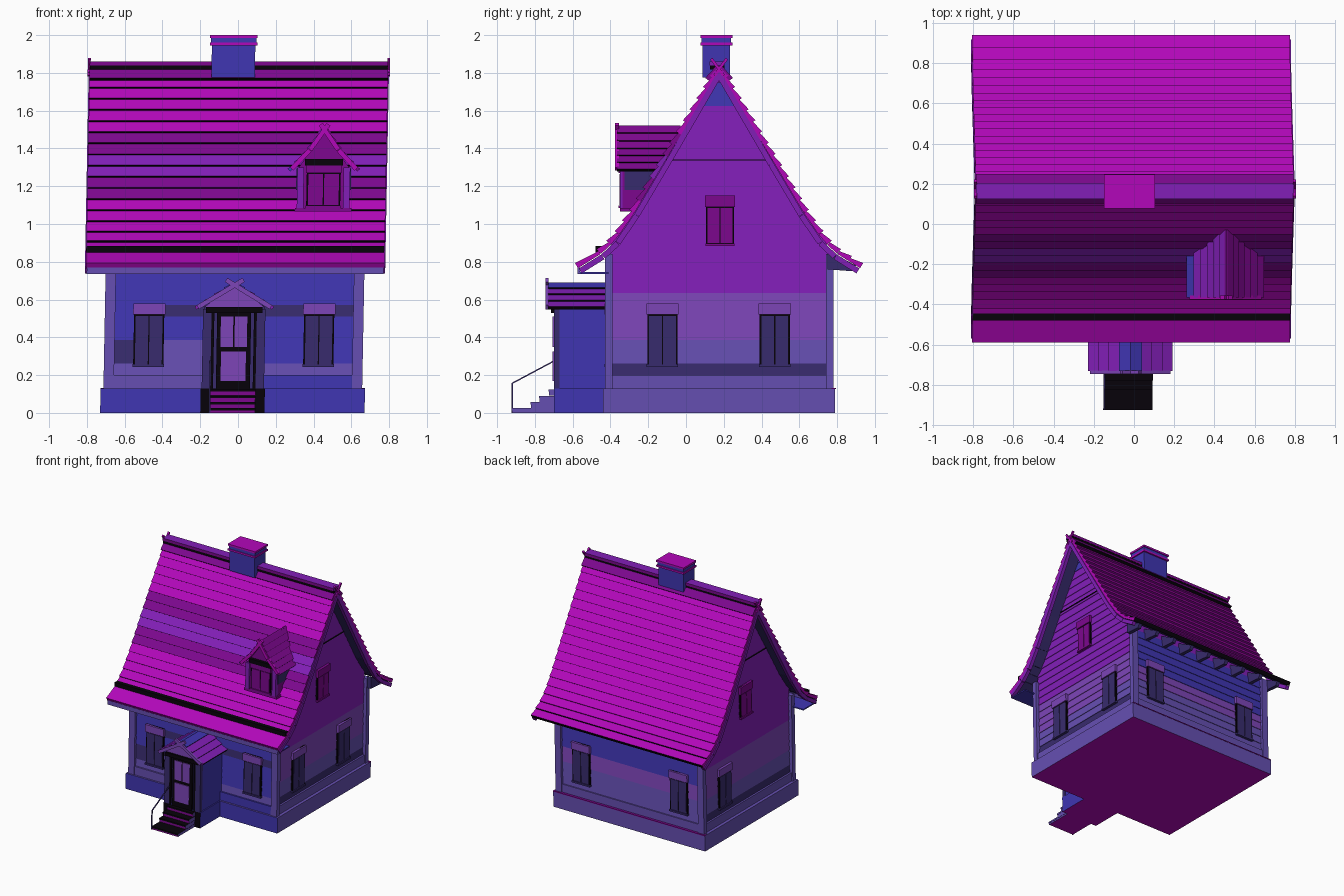
import bpy, bmesh
from math import hypot

if "Cube" in bpy.data.objects:
    bpy.data.objects.remove(bpy.data.objects["Cube"])

# Palette, given as display colours and converted to linear
PALETTE = {
    "magenta": (.70, .03, .73), "plum": (.49, .03, .56), "violet": (.51, .12, .72),
    "lilac": (.49, .27, .72), "periwinkle": (.40, .31, .70), "blue": (.25, .21, .70),
    "navy": (.22, .17, .43), "black": (.03, .01, .04)}
NAMES = list(PALETTE)
MATS = []
for name, rgb in PALETTE.items():
    lin = [((c + .055) / 1.055) ** 2.4 if c > .04 else c / 12.92 for c in rgb] + [1]
    m = bpy.data.materials.new(name)
    m.use_nodes = True
    m.diffuse_color = lin
    m.node_tree.nodes["Principled BSDF"].inputs["Base Color"].default_value = lin
    MATS.append(m)

parts = {}


def solid(part, loop_a, loop_b, cols):
    """Join two matching loops; cols is one colour or one per side plus one for the ends."""
    bm = parts.setdefault(part, bmesh.new())
    n = len(loop_a)
    if isinstance(cols, str):
        cols = [cols] * (n + 1)
    # the whole house leans slightly towards +x
    va, vb = [[bm.verts.new((x - .03 + .019 * z, y, z)) for x, y, z in l] for l in (loop_a, loop_b)]
    faces = [bm.faces.new((va[i], va[(i + 1) % n], vb[(i + 1) % n], vb[i])) for i in range(n)]
    faces += [bm.faces.new(va[::-1]), bm.faces.new(vb)]
    for i, f in enumerate(faces):
        f.material_index = NAMES.index(cols[min(i, n)])
    bmesh.ops.recalc_face_normals(bm, faces=faces)


def prism(part, pts, axis, a, b, cols):
    put = (lambda s, p: (s, p[0], p[1])) if axis == "x" else (lambda s, p: (p[0], s, p[1]))
    solid(part, [put(a, p) for p in pts], [put(b, p) for p in pts], cols)


def box(part, x, y, z, cols):
    # side order for mixed colours: bottom, back, top, front, then both x ends
    prism(part, [(y[0], z[0]), (y[1], z[0]), (y[1], z[1]), (y[0], z[1])], "x", x[0], x[1], cols)


def on_wall(part, side, u, d, z, col):
    """Box placed on a wall: u along it, d outward distance from the centre line."""
    s = -1 if side in ("front", "left") else 1
    d = sorted((s * d[0], s * d[1]))
    box(part, *((u, d) if side in ("front", "back") else (d, u)), z, col)


def walk(pts, n):
    """Split a polyline into n equal lengths."""
    lens = [hypot(b[0] - a[0], b[1] - a[1]) for a, b in zip(pts, pts[1:])]
    out = []
    for i in range(n + 1):
        t, k = sum(lens) * i / n, 0
        while k < len(lens) - 1 and t > lens[k]:
            t -= lens[k]
            k += 1
        f = min(t / lens[k], 1)
        out.append(tuple(pts[k][j] + (pts[k + 1][j] - pts[k][j]) * f for j in (0, 1)))
    return out


def strips(pts, *offsets):
    """For each segment of a profile, four corners pushed out along its normal."""
    for hi, lo in zip(pts, pts[1:]):
        l = hypot(lo[0] - hi[0], lo[1] - hi[1])
        ny, nz = (hi[1] - lo[1]) / l, (lo[0] - hi[0]) / l
        yield [(p[0] + ny * o, p[1] + nz * o) for p, o in zip((lo, lo, hi, hi), offsets)]


def lapped_slope(part, rows, s, centre, axis, a, b, colour, t, under, butt="black"):
    """One slope of overlapping boards."""
    for sec in strips(rows, -t, t, .1 * t, -t):
        col = colour(s, (sec[0][1] + sec[3][1]) / 2)
        prism(part, [(centre + s * y, z) for y, z in sec], axis, a, b, [butt, col, under, under, col])


def barge(part, pts, centre, axis, a, b, drop, col):
    for s in (-1, 1):
        for sec in strips(pts, 0, -drop, -drop, 0):
            prism(part, [(centre + s * y, z) for y, z in sec], axis, a, b, col)


# Foundation
MID = .175
box("foundation", (-.70, .70), (-.44, .79), (0, .13), ["magenta", "periwinkle", "periwinkle", "blue", "periwinkle"])
box("foundation_trim", (-.70, .70), (.77, .793), (.126, .133), "plum")
for s in (-1, 1):
    box("base_board", sorted((s * .64, s * .675)), (-.42, .775), (.13, .20), "periwinkle")
box("base_board", (-.67, .67), (.74, .772), (.13, .20), "periwinkle")
box("base_board", (-.67, 0), (-.425, -.40), (.13, .20), "periwinkle")
box("base_board", (0, .67), (-.425, -.40), (.13, .20), "blue")

# Main roof profile: distance from the ridge line, height
ROOF = [(0, 1.835), (.30, 1.34), (.46, 1.07), (.56, .925), (.635, .855), (.755, .78)]


def half_width(z):
    for p, q in zip(ROOF, ROOF[1:]):
        if z >= q[1]:
            return min(.575, p[0] + (q[0] - p[0]) * (p[1] - z) / (p[1] - q[1]))
    return .575


def gable_colour(z):
    for top, c in ((.26, "navy"), (.40, "periwinkle"), (.64, "lilac"), (1.65, "violet")):
        if z < top:
            return c
    return "blue"


def front_colour(z, x):
    if z < .27:
        return "periwinkle"
    if x < -.5 and z < .39:
        return "navy"
    if z < .39:
        return "blue" if x > 0 else "periwinkle"
    return "navy" if .51 < z < .58 and x > -.5 else "blue"


def back_colour(z):
    return "periwinkle" if z < .40 else "lilac" if z < .53 else "blue"


# Wall core and lapped boards
outline = [(MID - .575, .13), (MID + .575, .13), (MID + .575, .87), (MID, 1.78), (MID - .575, .87)]
prism("wall_core", outline, "x", -.645, .645, "violet")
STEP = .062
for i in range(25):
    z0 = .20 + i * STEP
    z1, zm = z0 + STEP, z0 + STEP / 2
    h0, h1 = half_width(z0), half_width(z1)
    sec = [(MID - h0, z0), (MID + h0, z0), (MID + h1, z1), (MID - h1, z1)]
    for s in (-1, 1):
        solid("gable_boards", [(s * .64, y, z) for y, z in sec],
              [(s * d, p[0], p[1]) for p, d in zip(sec, (.66, .66, .655, .655))], gable_colour(zm))
    if z1 < .84:
        for x0, x1 in ((-.65, -.45), (-.45, 0), (0, .65)):
            prism("front_boards", [(-.39, z0), (-.412, z0), (-.407, z1), (-.39, z1)], "x", x0, x1,
                  front_colour(zm, (x0 + x1) / 2))
        prism("back_boards", [(.74, z0), (.762, z0), (.757, z1), (.74, z1)], "x", -.65, .65, back_colour(zm))
box("gable_joint", (-.664, .664), (MID - .28, MID + .28), (1.335, 1.342), "black")

# Corner boards
for s in (-1, 1):
    for y in ((-.43, -.39), (.74, .78)):
        box("corner_boards", sorted((s * .63, s * .685)), y, (.13, .84), "periwinkle")


# Main roof
def roof_colour(s, z):
    if s > 0:
        return "magenta"
    if 1.34 < z < 1.46 or 1.10 < z < 1.22:
        return "plum"
    return "violet" if 1.22 < z < 1.34 else "magenta"


rows = walk(ROOF[:-1], 17)
for s, flare, butt in ((-1, 1, "black"), (1, 2, "plum")):
    lapped_slope("main_roof", rows, s, MID, "x", -.79, .79, roof_colour, .016, "navy", butt)
    lapped_slope("eave_boards", walk(ROOF[-2:], flare), s, MID, "x", -.79, .79, roof_colour, .016, "navy",
                 "magenta" if s < 0 else "black")
    # ridge boards, bargeboards and the crossed tips at the ridge ends
    lapped_slope("ridge_boards", [(.01, 1.84), (.062, 1.765)], s, MID, "x", -.79, .79,
                 lambda s, z: "plum", .014, "navy")
    barge("bargeboards", [(max(d - .012, 0), z - .016) for d, z in ROOF], MID, "x",
          s * .765, s * .795, .03, "violet")
    barge("ridge_tips", [(-.035, 1.88), (.03, 1.79)], MID, "x", s * .785, s * .80, .015, "magenta")
box("eave_gap", (-.788, .788), (MID - .655, MID - .62), (.85, .884), "black")
box("ridge_cap", (-.79, .79), (MID - .05, MID + .03), (1.838, 1.86),
    ["black", "plum", "violet", "plum", "violet"])
box("ridge_batten", (-.788, .788), (MID - .047, MID + .028), (1.818, 1.838), "black")

# Eaves
box("front_soffit", (-.78, .78), (-.565, -.41), (.735, .745), "blue")
box("front_fascia", (-.785, .785), (-.575, -.56), (.735, .77), "periwinkle")
for i in range(9):
    x = -.70 + i * .175
    prism("rafter_tails", [(.75, .76), (.88, .75), (.90, .78), (.75, .86)], "x", x - .015, x + .015, "navy")


# Windows
def window(side, u, d, z0, z1, main="navy", head="lilac", w=.08):
    on_wall("window_frames", side, (u - w, u + w), (d - .03, d + .012), (z0, z1), "black")
    for s in (-1, 1):
        lo, hi = sorted((u + s * .003, u + s * (w - .009)))
        on_wall("window_panes", side, (lo, hi), (d, d + .016), (z0 + .01, z1 - .066), main)
    on_wall("window_heads", side, (u - w - .005, u + w + .005), (d, d + .022), (z1 - .06, z1), head)
    on_wall("window_sills", side, (u - w - .003, u + w + .003), (d, d + .022), (z0 - .006, z0 + .008), main)


for u in (-.45, .45):
    window("front", u, .41, .25, .58)
    window("back", u, .76, .25, .58)
window("right", -.125, .658, .25, .58)
for side in ("right", "left"):
    window(side, .47, .658, .25, .58)
    window(side, .18, .658, .89, 1.15, "plum", "plum", .075)

# Chimney, straddling the ridge
CX = -.03
box("chimney", (CX - .115, CX + .115), (.088, .232), (1.775, 1.985), "blue")
for z in (1.945, 1.985):
    box("chimney_cap", (CX - .126, CX + .126), (.077, .245), (z, z + .015), "magenta")
box("chimney_neck", (CX - .12, CX + .12), (.082, .238), (1.96, 1.985), "blue")

# Porch
box("porch_base", (-.17, .17), (-.70, -.42), (0, .13), ["magenta", "blue", "blue", "black", "blue"])
box("porch_body", (-.16, .16), (-.685, -.40), (.13, .57), ["blue", "blue", "blue", "navy", "blue"])
prism("porch_gable", [(-.16, .56), (.16, .56), (0, .68)], "y", -.70, -.40, "lilac")
for s in (-1, 1):
    lapped_slope("porch_roof", walk([(0, .69), (.205, .555)], 4), s, 0, "y", -.73, -.40,
                 lambda s, z: "blue" if z > .66 else "violet", .01, "navy")
    box("porch_posts", sorted((s * .12, s * .165)), (-.70, -.67), (.13, .55), "navy")
    box("porch_posts", sorted((s * .105, s * .12)), (-.70, -.67), (.13, .53), "black")
barge("porch_bargeboards", [(-.04, .715), (.20, .57)], 0, "y", -.745, -.728, .025, "lilac")
box("porch_beam", (-.15, .15), (-.715, -.68), (.53, .56), "black")

# Front door
box("door", (-.09, .09), (-.70, -.68), (.13, .53), "black")
for s in (-1, 1):
    box("door_glass", sorted((s * .004, s * .07)), (-.706, -.69), (.35, .51), "lilac")
box("door_panel", (-.066, .066), (-.706, -.69), (.17, .325), "lilac")

# Steps with dark treads, and the handrail
for y, z in ((-.92, .025), (-.82, .057), (-.775, .09), (-.725, .125)):
    box("steps", (-.12, .12), (y, -.69), (max(z - .033, 0), z - .012),
        ["magenta", "plum", "plum", "plum", "periwinkle"])
    box("treads", (-.122, .122), (y - .004, -.69), (z - .012, z),
        ["black", "black", "black", "black", "periwinkle"])
rail = [(-.925, .15), (-.70, .27), (-.70, .278), (-.925, .158)]
prism("handrail", rail, "x", -.125, -.117, "navy")
box("handrail_post", (-.125, -.117), (-.925, -.917), (0, .155), "navy")

# Dormer
DX = .46
box("dormer_body", (DX - .14, DX + .14), (-.335, -.05), (1.08, 1.30), "plum")
box("dormer_side_boards", (DX - .145, DX + .145), (-.325, -.05), (1.18, 1.295), "navy")
prism("dormer_gable", [(DX - .14, 1.29), (DX + .14, 1.29), (DX, 1.49)], "y", -.335, -.05, "plum")
for s in (-1, 1):
    lapped_slope("dormer_roof", walk([(0, 1.52), (.085, 1.395), (.185, 1.285)], 6), s, DX, "y", -.365, -.03,
                 lambda s, z: "plum" if s > 0 else "blue" if z < 1.32 else "violet", .01, "plum")
    box("dormer_posts", sorted((DX + s * .105, DX + s * .14)), (-.35, -.32), (1.085, 1.30), "violet")
barge("dormer_bargeboards", [(-.01, 1.535), (.085, 1.40), (.18, 1.30)], DX, "y", -.375, -.355, .025, "magenta")
box("dormer_sill", (DX - .15, DX + .15), (-.35, -.28), (1.065, 1.085), "plum")
box("dormer_beam", (DX - .10, DX + .10), (-.36, -.32), (1.31, 1.345), "black")
window("front", DX, .335, 1.09, 1.33, "plum", "plum", .09)

# Turn the gathered parts into objects
for name, bm in parts.items():
    mesh = bpy.data.meshes.new(name)
    used = sorted({f.material_index for f in bm.faces})
    for f in bm.faces:
        f.material_index = used.index(f.material_index)
    bm.to_mesh(mesh)
    bm.free()
    for i in used:
        mesh.materials.append(MATS[i])
    bpy.context.collection.objects.link(bpy.data.objects.new(name, mesh))
